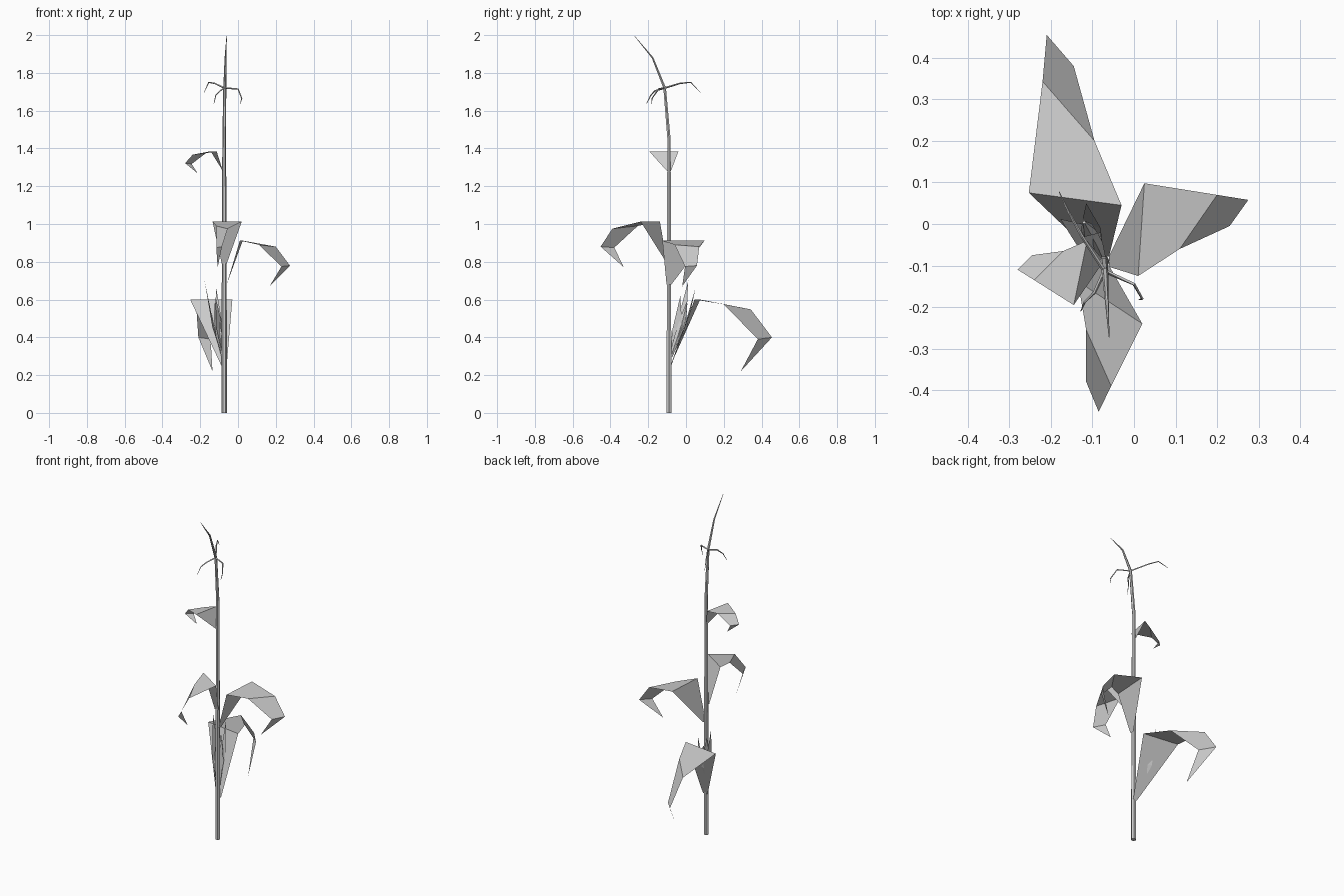
import bpy
from mathutils import Vector
from math import cos, sin, tau


def mesh_object(name, verts, faces):
    me = bpy.data.meshes.new(name)
    me.from_pydata([tuple(v) for v in verts], [], faces)
    me.update()
    ob = bpy.data.objects.new(name, me)
    bpy.context.collection.objects.link(ob)
    return ob


def tube(name, path, radii, sides=6):
    """Low-poly tapered tube swept along a path."""
    pts = [Vector(p) for p in path]
    verts, faces = [], []
    for i, (p, r) in enumerate(zip(pts, radii)):
        d = (pts[min(i + 1, len(pts) - 1)] - pts[max(i - 1, 0)]).normalized()
        ref = Vector((1, 0, 0)) if abs(d.x) < 0.8 else Vector((0, 1, 0))
        v = d.cross(ref).normalized()
        u = v.cross(d)
        verts += [p + r * (cos(tau * k / sides) * u + sin(tau * k / sides) * v)
                  for k in range(sides)]
        if i:
            a, b = (i - 1) * sides, i * sides
            faces += [(a + k, a + (k + 1) % sides, b + (k + 1) % sides, b + k)
                      for k in range(sides)]
    faces.append(tuple(range(sides))[::-1])
    faces.append(tuple(range(len(verts) - sides, len(verts))))
    return mesh_object(name, verts, faces)


def blade(name, edges, tip):
    """Flat ribbon leaf: a list of cross edges ending in a point."""
    verts = [p for e in edges for p in e] + [tip]
    n = len(edges)
    faces = [(2 * i, 2 * i + 1, 2 * i + 3, 2 * i + 2) for i in range(n - 1)]
    faces.append((2 * n - 2, 2 * n - 1, 2 * n))
    return mesh_object(name, verts, faces)


# Stalk, bending forward into the central tassel spike
SX, SY = -0.073, -0.09
tube("stalk", [(SX, SY, 0), (SX, SY, 0.7), (SX, SY, 1.45), (-0.07, -0.113, 1.72),
               (-0.066, -0.177, 1.88), (-0.06, -0.272, 1.995)],
     [0.015, 0.013, 0.01, 0.008, 0.005, 0.001])

# Tassel side branches
root = (-0.071, -0.113, 1.72)
branches = [
    [(-0.125, -0.03, 1.745), (-0.155, 0.025, 1.75), (-0.18, 0.077, 1.695)],
    [(0.0, -0.145, 1.715), (0.02, -0.18, 1.665), (0.012, -0.182, 1.635)],
    [(-0.095, -0.165, 1.705), (-0.118, -0.187, 1.68), (-0.128, -0.21, 1.635)],
]
for i, b in enumerate(branches):
    tube(f"tassel_branch_{i + 1}", [root] + b, [0.005, 0.004, 0.003, 0.001], 4)

# Arching leaves, each attached to the stalk by a narrow base
blade("leaf_back", [
    [(-0.088, -0.082, 0.25), (-0.06, -0.078, 0.25)],
    [(-0.253, 0.075, 0.6), (-0.03, 0.045, 0.6)],
    [(-0.22, 0.343, 0.548), (-0.095, 0.2, 0.575)],
    [(-0.21, 0.455, 0.40), (-0.145, 0.38, 0.39)]], (-0.135, 0.29, 0.22))
blade("leaf_right", [
    [(-0.06, -0.077, 0.68), (-0.06, -0.103, 0.68)],
    [(0.025, 0.098, 0.912), (0.01, -0.125, 0.912)],
    [(0.2, 0.07, 0.88), (0.11, -0.06, 0.89)],
    [(0.275, 0.058, 0.78), (0.23, -0.005, 0.775)]], (0.167, -0.02, 0.67))
blade("leaf_front", [
    [(-0.06, -0.1, 0.79), (-0.086, -0.1, 0.79)],
    [(0.02, -0.24, 1.013), (-0.135, -0.138, 1.013)],
    [(-0.055, -0.39, 0.975), (-0.115, -0.255, 0.99)],
    [(-0.085, -0.452, 0.88), (-0.115, -0.38, 0.875)]], (-0.108, -0.328, 0.77))
blade("leaf_left", [
    [(-0.08, -0.1, 1.28), (-0.08, -0.08, 1.28)],
    [(-0.145, -0.195, 1.385), (-0.113, -0.04, 1.385)],
    [(-0.24, -0.135, 1.367), (-0.17, -0.065, 1.375)],
    [(-0.28, -0.11, 1.322), (-0.245, -0.075, 1.318)]], (-0.214, -0.09, 1.268))

# Ear of grain with pointed husks around it
tube("ear", [(-0.078, -0.08, 0.3), (-0.095, -0.045, 0.4), (-0.11, -0.015, 0.5),
             (-0.12, 0.004, 0.58)], [0.01, 0.02, 0.018, 0.004])
husks = [
    ([(-0.135, -0.055, 0.45), (-0.125, 0.0, 0.45)], (-0.177, 0.012, 0.7)),
    ([(-0.125, 0.005, 0.45), (-0.08, -0.01, 0.45)], (-0.115, 0.05, 0.66)),
    ([(-0.08, -0.02, 0.45), (-0.115, -0.07, 0.45)], (-0.12, -0.03, 0.62)),
]
for i, (mid, tip) in enumerate(husks):
    base = [Vector((-0.078, -0.08, 0.3)) + 0.2 * (Vector(p) - Vector((-0.1, -0.03, 0.45)))
            for p in mid]
    blade(f"husk_{i + 1}", [base, mid], tip)
